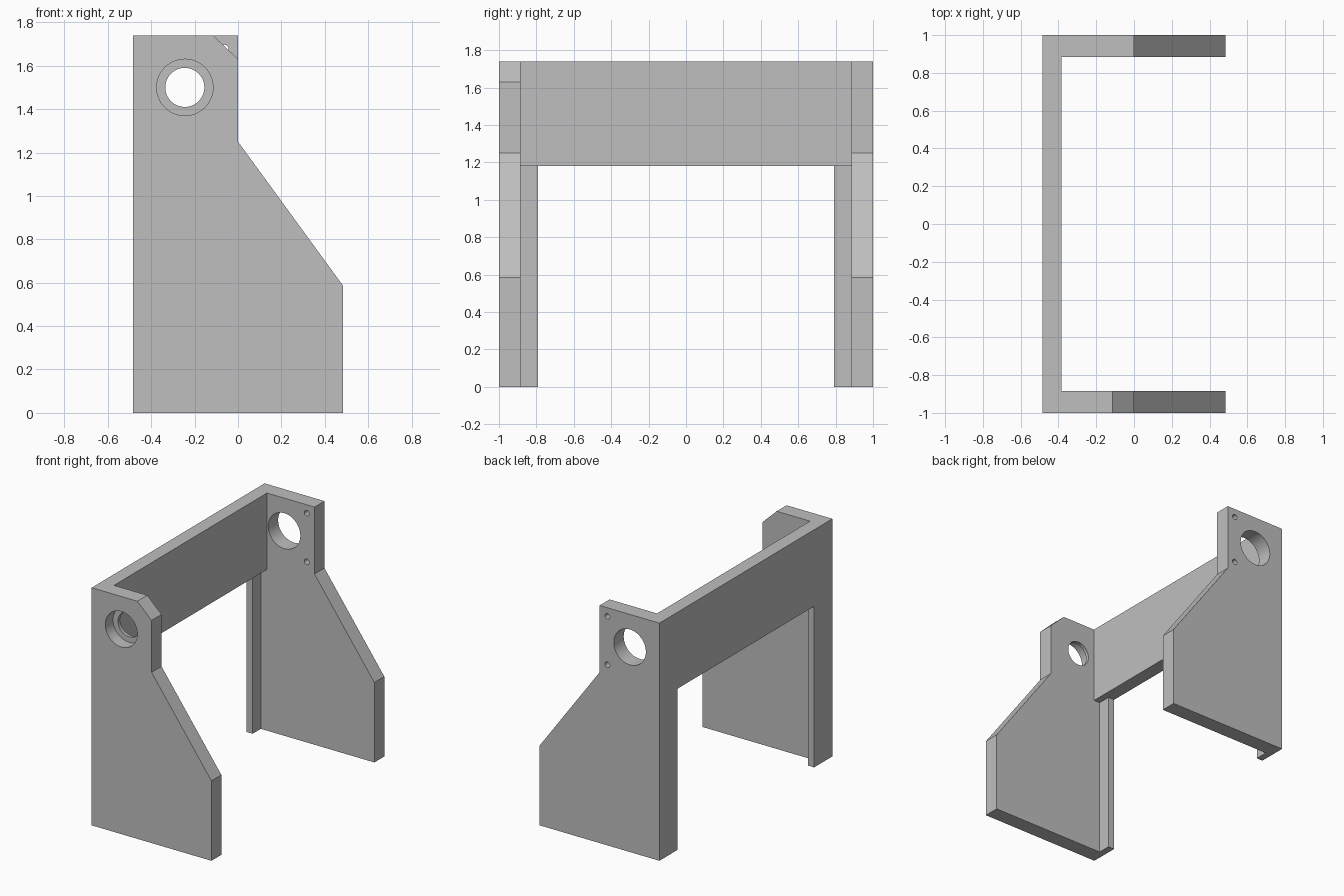
import bpy
import bmesh
from mathutils import Vector

cube = bpy.data.objects.get("Cube")
if cube:
    bpy.data.objects.remove(cube, do_unlink=True)

# Single plain grey
grey = bpy.data.materials.new("plain_grey")
grey.use_nodes = True
colour = (0.52, 0.52, 0.52, 1)
grey.diffuse_color = colour
grey.node_tree.nodes["Principled BSDF"].inputs["Base Color"].default_value = colour

# Shared dimensions
BACK, FRONT, TOP = -0.485, 0.485, 1.74
OUTER, INNER = 1.0, 0.885
BEAM_Z = 1.18
BORE_X, BORE_Z = -0.245, 1.5


def prism(name, profile, y0, y1):
    """Extrude an (x, z) outline from y0 to y1."""
    bm = bmesh.new()
    face = bm.faces.new([bm.verts.new((x, y0, z)) for x, z in profile])
    result = bmesh.ops.extrude_face_region(bm, geom=[face])
    moved = [v for v in result["geom"] if isinstance(v, bmesh.types.BMVert)]
    bmesh.ops.translate(bm, vec=Vector((0, y1 - y0, 0)), verts=moved)
    bmesh.ops.recalc_face_normals(bm, faces=bm.faces)
    mesh = bpy.data.meshes.new(name)
    bm.to_mesh(mesh)
    bm.free()
    mesh.materials.append(grey)
    obj = bpy.data.objects.new(name, mesh)
    bpy.context.collection.objects.link(obj)
    return obj


def box(name, x0, x1, y0, y1, z0, z1):
    return prism(name, [(x0, z0), (x1, z0), (x1, z1), (x0, z1)], y0, y1)


def activate(obj):
    bpy.ops.object.select_all(action="DESELECT")
    obj.select_set(True)
    bpy.context.view_layer.objects.active = obj


def drill(obj, x, z, radius, y0, y1, sides=64):
    """Cut a round hole along y."""
    bpy.ops.mesh.primitive_cylinder_add(
        vertices=sides, radius=radius, depth=y1 - y0,
        location=(x, (y0 + y1) / 2, z), rotation=(1.5707963, 0, 0))
    cutter = bpy.context.object
    cutter.name = "hole_cutter"
    cutter.hide_render = True
    cutter.data.materials.append(grey)
    cut = obj.modifiers.new("hole", "BOOLEAN")
    cut.operation = "DIFFERENCE"
    cut.solver = "EXACT"
    cut.object = cutter
    activate(obj)
    bpy.ops.object.modifier_apply(modifier=cut.name)
    bpy.data.objects.remove(cutter, do_unlink=True)


# Side plates share a sloped outline; the front one has a clipped top corner
outline = [(BACK, 0), (FRONT, 0), (FRONT, 0.585), (0, 1.25)]
front_plate = prism("front_plate",
                    outline + [(0, 1.63), (-0.115, TOP), (BACK, TOP)],
                    -OUTER, -INNER)
back_plate = prism("back_plate", outline + [(0, TOP), (BACK, TOP)],
                   INNER, OUTER)

# Stepped bearing seat in the front plate
drill(front_plate, BORE_X, BORE_Z, 0.13, -1.1, -0.91)
drill(front_plate, BORE_X, BORE_Z, 0.09, -1.1, -0.8)

# Straight bore and two screw holes in the back plate
drill(back_plate, BORE_X, BORE_Z, 0.13, 0.8, 1.1)
for z in (1.323, 1.677):
    drill(back_plate, -0.063, z, 0.02, 0.8, 1.1, 24)

for plate in (front_plate, back_plate):
    activate(plate)
    bpy.ops.object.shade_smooth_by_angle(angle=0.5)

# Beam joining the plates and the stiffening strips below it
box("cross_beam", BACK, -0.385, -INNER, INNER, BEAM_Z, TOP)
box("front_strip", BACK, -0.435, -INNER, -0.79, 0, BEAM_Z)
box("back_strip", BACK, -0.435, 0.79, INNER, 0, BEAM_Z)
